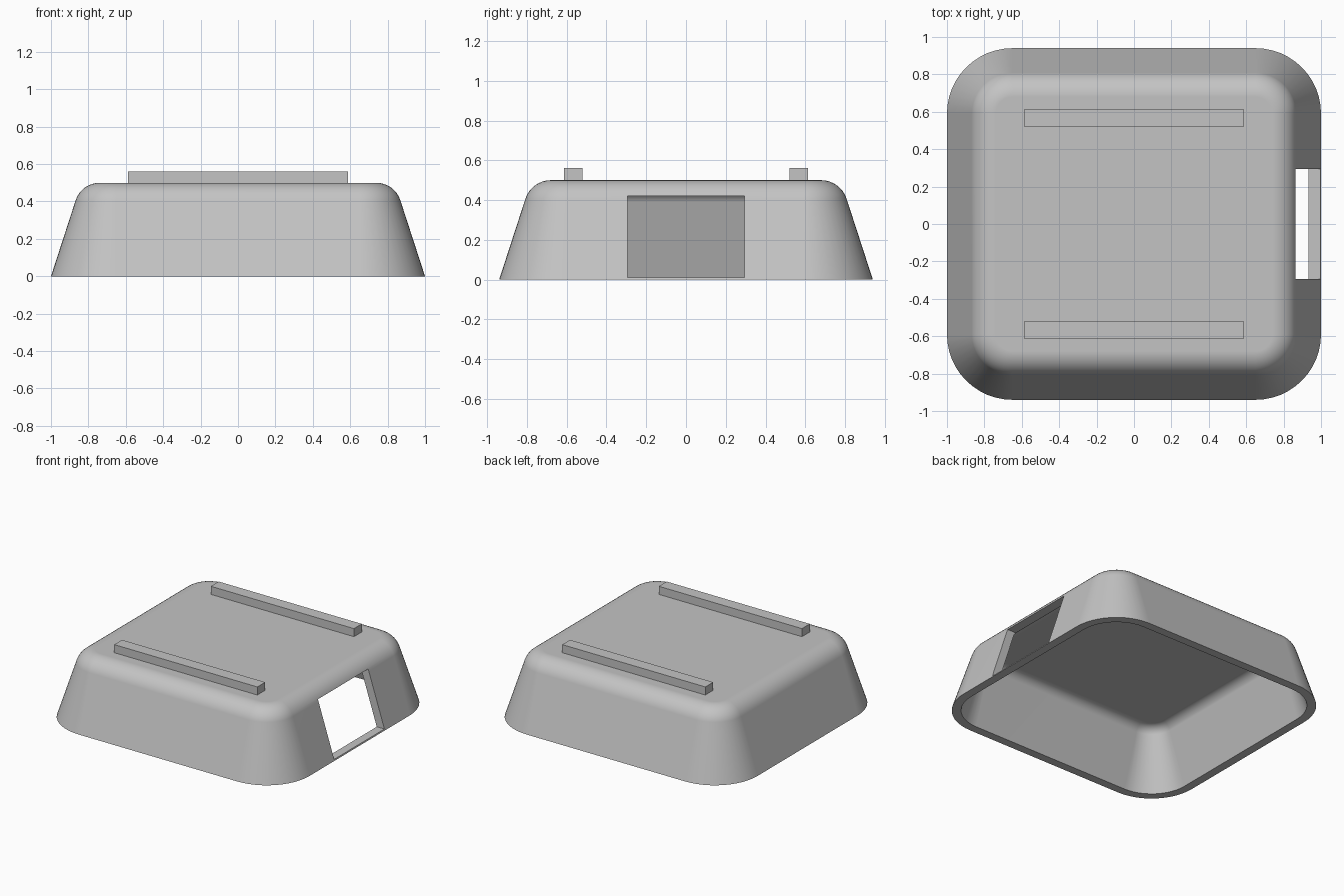
import bpy, bmesh, math
from mathutils import Vector

if "Cube" in bpy.data.objects:
    bpy.data.objects.remove(bpy.data.objects["Cube"])

grey = bpy.data.materials.new("light grey")
grey.diffuse_color = (0.55, 0.55, 0.55, 1)
grey.use_nodes = True
grey.node_tree.nodes["Principled BSDF"].inputs["Base Color"].default_value = grey.diffuse_color

HALF_X, HALF_Y, HEIGHT = 1.0, 0.94, 0.5
CORNER, WALL, FILLET = 0.35, 0.06, 0.135
SLOPE = math.atan2(0.13, 0.4)          # lean of the walls from vertical


def new_object(name, bm):
    bmesh.ops.recalc_face_normals(bm, faces=bm.faces)
    mesh = bpy.data.meshes.new(name)
    bm.to_mesh(mesh)
    bm.free()
    mesh.materials.append(grey)
    obj = bpy.data.objects.new(name, mesh)
    bpy.context.collection.objects.link(obj)
    return obj


def box(name, lo, hi):
    bm = bmesh.new()
    bmesh.ops.create_cube(bm, size=1)
    lo, hi = Vector(lo), Vector(hi)
    for v in bm.verts:
        v.co = (lo + hi) / 2 + v.co * (hi - lo)
    return new_object(name, bm)


def profile(start, top, radius, steps=8):
    """(inset, z) pairs up a leaning wall and round its top edge."""
    reach = radius * math.tan((math.pi / 2 - SLOPE) / 2)
    flat = start + top * math.tan(SLOPE) + reach
    pts = [(start, 0.0)]
    for i in range(steps + 1):
        a = SLOPE + (math.pi / 2 - SLOPE) * i / steps
        pts.append((flat - radius * math.cos(a), top - radius + radius * math.sin(a)))
    return pts


def ring(bm, inset, z, steps=12):
    """Rounded rectangle whose corners shrink with the inset."""
    r = max(CORNER - inset, 0.01)
    verts = []
    for q, (sx, sy) in enumerate([(1, 1), (-1, 1), (-1, -1), (1, -1)]):
        for i in range(steps + 1):
            a = (q + i / steps) * math.pi / 2
            verts.append(bm.verts.new((sx * (HALF_X - inset - r) + r * math.cos(a),
                                       sy * (HALF_Y - inset - r) + r * math.sin(a), z)))
    return verts


# Hollow cover, open underneath
bm = bmesh.new()
outer = profile(0, HEIGHT, FILLET)
inner = profile(WALL / math.cos(SLOPE), HEIGHT - WALL, FILLET - WALL)
rings = [ring(bm, *p) for p in outer[::-1] + inner]
for a, b in zip(rings, rings[1:]):
    for i in range(len(a)):
        j = (i + 1) % len(a)
        bm.faces.new((a[i], a[j], b[j], b[i]))
bm.faces.new(rings[0])
bm.faces.new(rings[-1])
cover = new_object("cover", bm)

# Doorway through the right wall, leaving a thin sill
cutter = box("doorway_cutter", (0.7, -0.295, 0.01), (1.2, 0.295, 0.42))
cutter.hide_render = True
cut = cover.modifiers.new("doorway", 'BOOLEAN')
cut.operation, cut.solver, cut.object = 'DIFFERENCE', 'EXACT', cutter
bpy.context.view_layer.objects.active = cover
cover.select_set(True)
bpy.ops.object.modifier_apply(modifier=cut.name)
bpy.data.objects.remove(cutter)
bpy.ops.object.shade_smooth_by_angle(angle=math.radians(30))
weighted = cover.modifiers.new("flat_panels", 'WEIGHTED_NORMAL')
weighted.keep_sharp = True

# Two rails across the top
for name, y in (("front_rail", -0.567), ("back_rail", 0.567)):
    box(name, (-0.588, y - 0.046, HEIGHT), (0.588, y + 0.046, 0.56))
